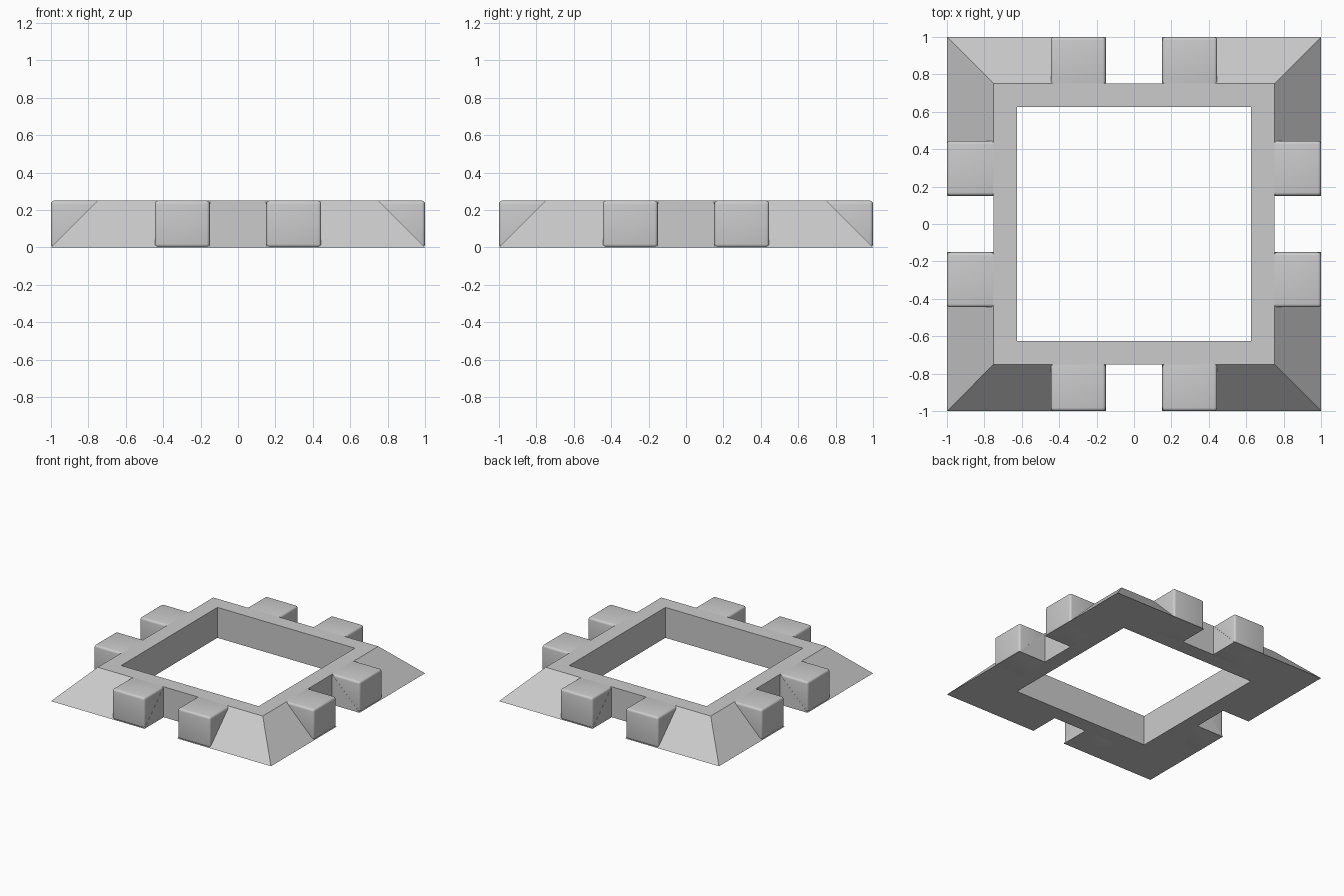
import bpy, bmesh, math
from mathutils import Matrix

cube = bpy.data.objects.get("Cube")
if cube:
    bpy.data.objects.remove(cube, do_unlink=True)

INNER, RIM, OUTER, NOTCH, H = 0.625, 0.75, 1.0, 0.15, 0.25

stone = bpy.data.materials.new("grey_stone")
stone.use_nodes = True
stone.diffuse_color = (0.6, 0.6, 0.6, 1)
stone.node_tree.nodes["Principled BSDF"].inputs["Base Color"].default_value = (0.6, 0.6, 0.6, 1)


def make_object(name, bm):
    bmesh.ops.recalc_face_normals(bm, faces=bm.faces)
    mesh = bpy.data.meshes.new(name)
    bm.to_mesh(mesh)
    bm.free()
    mesh.materials.append(stone)
    obj = bpy.data.objects.new(name, mesh)
    bpy.context.collection.objects.link(obj)
    return obj


# Square frame with sloped outer skirt: one side, repeated four times
a, b, c, d = INNER, RIM, NOTCH, OUTER
side = [
    [(-a, -a, 0), (a, -a, 0), (a, -a, H), (-a, -a, H)],                           # inner wall
    [(-a, -a, H), (a, -a, H), (b, -b, H), (c, -b, H), (-c, -b, H), (-b, -b, H)],  # rim
    [(-a, -a, 0), (-d, -d, 0), (-c, -d, 0), (-c, -b, 0),
     (c, -b, 0), (c, -d, 0), (d, -d, 0), (a, -a, 0)],                             # underside
    [(-c, -b, 0), (c, -b, 0), (c, -b, H), (-c, -b, H)],                           # notch wall
]
for s in (-1, 1):
    side.append([(s * d, -d, 0), (s * c, -d, 0), (s * c, -b, H), (s * b, -b, H)])  # slope
    side.append([(s * c, -d, 0), (s * c, -b, 0), (s * c, -b, H)])                  # notch end

bm = bmesh.new()
for k in range(4):
    turn = Matrix.Rotation(k * math.pi / 2, 3, 'Z')
    for face in side:
        verts = [bm.verts.new(p) for p in face]
        bmesh.ops.rotate(bm, verts=verts, cent=(0, 0, 0), matrix=turn)
        bm.faces.new(verts)
bmesh.ops.remove_doubles(bm, verts=bm.verts, dist=0.0001)
make_object("sloped_frame", bm)


# Rounded blocks flanking each notch, sunk slightly into the rim
def add_block(name, x, turn):
    depth = OUTER - RIM + 0.025
    bm = bmesh.new()
    bmesh.ops.create_cube(bm, size=1)
    bmesh.ops.scale(bm, vec=(0.294, depth, H), verts=bm.verts)
    bmesh.ops.translate(bm, vec=(x, -OUTER + depth / 2, H / 2), verts=bm.verts)
    bmesh.ops.rotate(bm, verts=bm.verts, cent=(0, 0, 0), matrix=turn)
    bmesh.ops.bevel(bm, geom=bm.edges[:], offset=0.018, segments=4, profile=0.5,
                    affect='EDGES')
    obj = make_object(name, bm)
    bpy.ops.object.select_all(action='DESELECT')
    obj.select_set(True)
    bpy.context.view_layer.objects.active = obj
    bpy.ops.object.shade_smooth_by_angle(angle=math.radians(40))


for k, where in enumerate(("front", "left", "back", "right")):
    turn = Matrix.Rotation(k * math.pi / 2, 3, 'Z')
    for x, label in ((-0.298, "a"), (0.298, "b")):
        add_block(f"{where}_block_{label}", x, turn)
